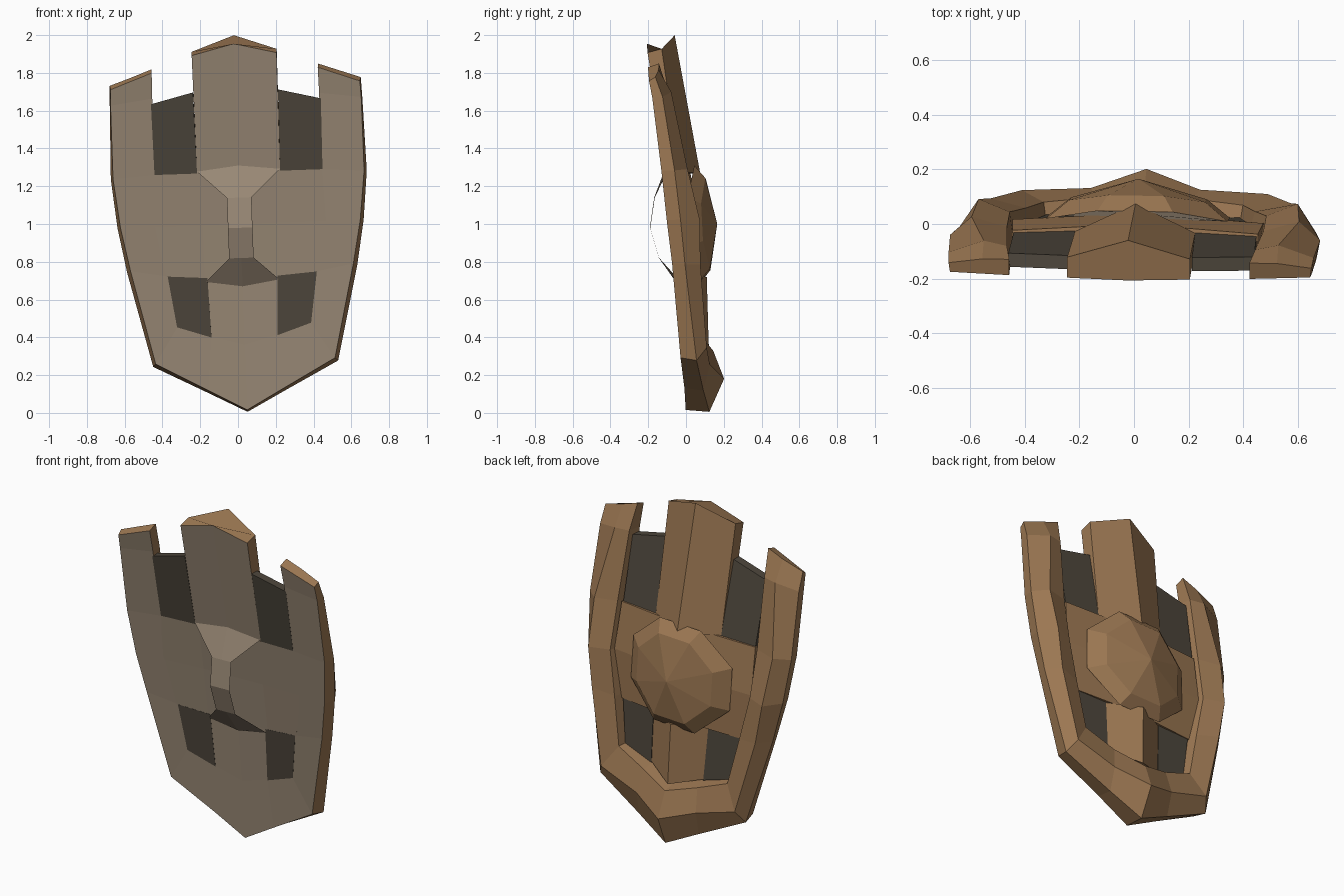
import bpy, bmesh
from math import radians, sin, cos, pi
from mathutils import Matrix, Vector

if "Cube" in bpy.data.objects:
    bpy.data.objects.remove(bpy.data.objects["Cube"])


def material(name, rgb):
    m = bpy.data.materials.new(name)
    m.diffuse_color = (*rgb, 1)
    m.use_nodes = True
    m.node_tree.nodes["Principled BSDF"].inputs["Base Color"].default_value = m.diffuse_color
    return m


WOOD = material("wood", (0.33, 0.185, 0.085))
INNER = material("inner_wood", (0.32, 0.25, 0.18))
DARK = material("dark_panel", (0.075, 0.062, 0.045))

# the whole shield is slightly rolled and turned
PIVOT = Vector((0.014, 0, 1))
TURN = (Matrix.Translation(PIVOT) @ Matrix.Rotation(radians(-2), 4, 'Y')
        @ Matrix.Rotation(radians(-0.9), 4, 'Z') @ Matrix.Translation((0, 0, -1)))


def front(x, z):
    """y of the bent, slightly dished front surface"""
    prof = [(-0.1, 0.01), (0.26, -0.03), (0.765, -0.07), (1.26, -0.12), (2.1, -0.225)]
    for (z0, y0), (z1, y1) in zip(prof, prof[1:]):
        if z <= z1:
            break
    dish = 0.035 * max(0, 1 - ((z - .75) / (1.1 if z > .75 else .75)) ** 2) * max(0, 1 - (x / .65) ** 2)
    return y0 + (y1 - y0) * (z - z0) / (z1 - z0) + dish


def loft(name, rows, mat, sheet=False):
    """skin rows of (x, y, z) points, capped unless it is a sheet"""
    bm = bmesh.new()
    vs = [[bm.verts.new(TURN @ Vector(p)) for p in r] for r in rows]
    n = len(rows[0])
    for a, b in zip(vs, vs[1:]):
        for i in range(n - 1 if sheet else n):
            j = (i + 1) % n
            bm.faces.new((a[i], a[j], b[j], b[i]))
    if not sheet:
        bm.faces.new(vs[0])
        bm.faces.new(vs[-1])
    bmesh.ops.recalc_face_normals(bm, faces=bm.faces)
    if sheet and sum(f.normal.y for f in bm.faces) > 0:
        bmesh.ops.reverse_faces(bm, faces=bm.faces)
    bm.normal_update()
    for f in bm.faces:
        if mat is WOOD and f.normal.y < -0.8:
            f.material_index = 1
    me = bpy.data.meshes.new(name)
    bm.to_mesh(me)
    bm.free()
    me.materials.append(mat)
    me.materials.append(INNER)
    ob = bpy.data.objects.new(name, me)
    bpy.context.collection.objects.link(ob)
    return ob


# raised rim: each station is (x, z, depth) for front-outer, back-outer, peak, inner-back, inner-front
stations = [
    [(.66, 1.735, -.006), (.665, 1.755, .03), (.54, 1.798, .05), (.44, 1.835, .055), (.44, 1.815, -.006)],
    [(.664, 1.65, 0), (.669, 1.65, .055), (.54, 1.68, .10), (.455, 1.68, .08), (.442, 1.68, 0)],
    [(.665, 1.26, 0), (.678, 1.26, .07), (.60, 1.27, .135), (.47, 1.275, .09), (.44, 1.275, 0)],
    [(.635, 1.0, 0), (.652, 1.0, .075), (.585, 1.0, .17), (.47, 1.0, .115), (.44, 1.0, 0)],
    [(.59, .77, 0), (.61, .765, .07), (.55, .765, .145), (.42, .74, .10), (.39, .735, 0)],
    [(.475, .275, 0), (.49, .26, .085), (.45, .33, .14), (.365, .46, .10), (.35, .47, 0)],
    [(.2, .125, 0), (.2, .11, .10), (.2, .25, .14), (.18, .385, .11), (.175, .41, 0)],
]
middle = [(0, .015, 0), (0, .005, .125), (0, .18, .208), (0, .33, .155), (0, .36, 0)]


def station(pts, s):
    return [(s * x, front(x, z) + d, z) for x, z, d in pts]


loft("rim", [station(s, 1) for s in stations] + [station(middle, 1)]
     + [station(s, -1) for s in reversed(stations)], WOOD)


# ridged centre planks above and below the boss
def plank_row(w, z_edge, z_mid, y_edge, y_ridge, lift_edge=0, lift_mid=0):
    ze, zm = z_edge + lift_edge, z_mid + lift_mid
    return [(-w, front(w, z_edge), z_edge), (0, front(0, z_mid), z_mid), (w, front(w, z_edge), z_edge),
            (w, y_edge, ze), (0, y_ridge, zm), (-w, y_edge, ze)]


loft("upper_plank", [plank_row(.225, 1.9, 1.955, -.125, -.06, .02, .045),
                     plank_row(.22, 1.27, 1.27, -.03, .075)], WOOD)
loft("lower_plank", [plank_row(.185, .72, .72, .01, .11),
                     plank_row(.175, .41, .36, .03, .12)], WOOD)


# cross band behind the boss
def band_row(w, z, y):
    xs = (-w, -.2, .2, w)
    return [(x, front(x, z), z) for x in xs] + [(w, y, z), (0, y + .03, z), (-w, y, z)]


loft("cross_band", [band_row(.45, 1.275, -.03), band_row(.46, 1.0, .01), band_row(.4, .72, .012)], WOOD)

# dark panels in the four openings: (x, z, back depth)
upper = [(.225, 1.705, .05), (.45, 1.65, .05), (.445, 1.275, .07), (.22, 1.275, .07)]
lower = [(.185, .72, .05), (.395, .735, .055), (.355, .465, .055), (.175, .405, .05)]
for side, s in (("right", 1), ("left", -1)):
    for name, pts in (("upper_panel", upper), ("lower_panel", lower)):
        loft(f"{name}_{side}", [[(s * x, front(x, z) + k * d - .001, z) for x, z, d in pts]
                                for k in (0, 1)], DARK)

# faceted boss on the outer face, its dome closing on a tiny tip
boss = []
for r, rz, y, drop in ((.36, .33, .09, .075), (.27, .26, .135, .05), (.002, .002, .165, 0)):
    angles = [pi / 8 + i * pi / 4 for i in range(8)]
    boss.append([(r * sin(a), y - drop * abs(sin(a)) - .05 * rz * cos(a), 1.0 + rz * cos(a))
                 for a in angles])
loft("boss", boss, WOOD)

# thin strap handle on the inner face
strap = [(.22, 1.285, 1.31, front(.1, 1.29) - .006), (.065, 1.14, 1.14, -.167), (.065, .98, .98, -.19),
         (.065, .82, .82, -.143), (.195, .7, .67, front(.1, .7) - .006)]
loft("handle", [[(-w, y, z), (0, y, zm), (w, y, z)] for w, z, zm, y in strap], INNER, sheet=True)
